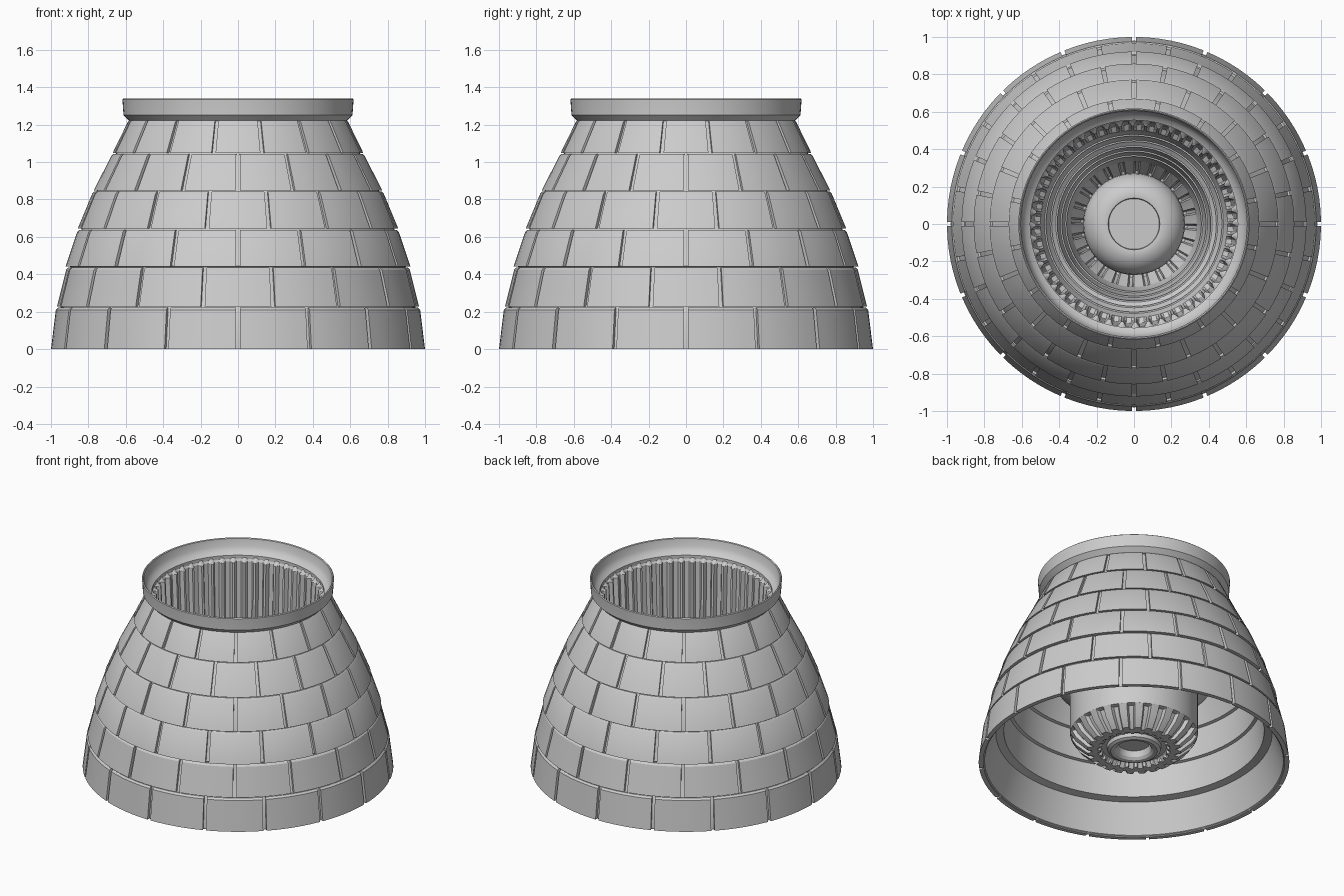
import bpy, bmesh
from math import sin, cos, pi, radians

if "Cube" in bpy.data.objects:
    bpy.data.objects.remove(bpy.data.objects["Cube"])


def finish(name, bm, smooth=30):
    bmesh.ops.remove_doubles(bm, verts=bm.verts, dist=1e-5)
    me = bpy.data.meshes.new(name)
    bm.to_mesh(me)
    bm.free()
    ob = bpy.data.objects.new(name, me)
    bpy.context.collection.objects.link(ob)
    bpy.ops.object.select_all(action='DESELECT')
    bpy.context.view_layer.objects.active = ob
    ob.select_set(True)
    bpy.ops.object.shade_smooth_by_angle(angle=radians(smooth))
    return ob


def lathe(name, profile, n=240, period=5, low_count=2, closed=False):
    """Revolve (r, z[, flute depth]); fluted points alternate in radius."""
    bm = bmesh.new()
    rings = []
    for i in range(n):
        a = 2 * pi * i / n
        low = (i % period) < low_count
        ring = []
        for p in profile:
            r = p[0] - (p[2] if len(p) > 2 and low else 0)
            ring.append(bm.verts.new((r * cos(a), r * sin(a), p[1])))
        rings.append(ring)
    m = len(profile)
    for i in range(n):
        A, B = rings[i], rings[(i + 1) % n]
        for j in range(m if closed else m - 1):
            k = (j + 1) % m
            bm.faces.new((A[j], B[j], B[k], A[k]))
    return finish(name, bm)


# Brick courses: (bottom z, bottom radius, top z, top radius)
courses = [(0, 1.0, .222, .972), (.228, .968, .436, .917), (.442, .922, .638, .858),
           (.644, .857, .842, .778), (.848, .772, 1.043, .676), (1.049, .67, 1.225, .588)]
COUNT, SEG = 16, 6
for row, (z0, r0, z1, r1) in enumerate(courses):
    bm = bmesh.new()
    gap = .011 / r0
    for b in range(COUNT):
        start = -pi / 2 + (b + (row % 2) * .5) * 2 * pi / COUNT + gap
        span = 2 * pi / COUNT - 2 * gap
        secs = []
        for k in range(SEG + 1):
            a = start + span * k / SEG
            # the top outer edge is chamfered, the bottom edge stays sharp
            secs.append([bm.verts.new((r * cos(a), r * sin(a), z)) for r, z in
                         ((r0 - .03, z0), (r0, z0), (r1 + .002, z1 - .012),
                          (r1 - .01, z1), (r1 - .03, z1))])
        for A, B in zip(secs, secs[1:]):
            for j in range(5):
                k = (j + 1) % 5
                bm.faces.new((A[j], B[j], B[k], A[k]))
        bm.faces.new(secs[0])
        bm.faces.new(secs[-1][::-1])
    bmesh.ops.recalc_face_normals(bm, faces=bm.faces)
    finish(f"brick_course_{row + 1}", bm)

# Mortar wall behind the bricks
wall = [(.978, 0)]
for z0, r0, z1, r1 in courses:
    wall += [(r0 - .022, z0 + .002), (r1 - .022, z1 + .002)]
lathe("mortar_wall", wall + [(.57, 1.235)], n=96)

# Collar around the top opening
lathe("collar", [(.555, 1.215), (.583, 1.222), (.613, 1.252), (.613, 1.262), (.618, 1.335),
                 (.612, 1.34), (.606, 1.335), (.597, 1.285), (.58, 1.255), (.555, 1.24)],
      n=96, closed=True)

# Fluted inner throat
lathe("fluted_throat", [(.575, 1.245), (.565, 1.24), (.56, 1.215, .012), (.55, 1.2, .025),
                        (.53, .72, .025), (.5, .7)])

# Stepped bowl beneath the throat
bowl = [(.5, .7)]
for r, z in ((.47, .62), (.44, .57), (.41, .54), (.385, .45), (.36, .34)):
    bowl += [(r + .008, z + .012), (r, z + .012), (r, z)]
lathe("stepped_bowl", bowl + [(.335, .24)], n=96)

# Fluted floor and central rounded boss
lathe("floor_flutes", [(.335, .24), (.33, .2, .02), (.285, .125, .02), (.265, .12)],
      period=10, low_count=7)
lathe("centre_boss", [(.265, .12), (.272, .18)] +
      [(.145 + .127 * cos(radians(t)), .18 + .14 * sin(radians(t))) for t in range(15, 91, 15)] +
      [(.138, .318), (.135, .3), (0, .3)], n=96)

# Underside: nozzle ring, fluted cone and stem
lathe("nozzle_ring", [(0, .14), (.1, .14), (.11, .1), (.125, .085), (.15, .08), (.17, .09),
                      (.175, .115), (.21, .115)], n=96)
lathe("fluted_cone", [(.21, .115), (.235, .085, .02), (.3, .085, .03), (.375, .15, .03),
                      (.405, .2, .025), (.41, .205)], period=10, low_count=4)
lathe("stem", [(.41, .205), (.412, .215), (.412, .5), (.5, .58), (.55, .7), (.572, 1.1)], n=96)

# Hollow inside of the wall, stepping down to the thin rim
lathe("inner_wall", [(.572, 1.1), (.6, 1.05), (.69, .85), (.765, .64), (.785, .635), (.8, .44),
                     (.82, .435), (.838, .225), (.89, .215), (.962, .01), (.98, 0)], n=96)
